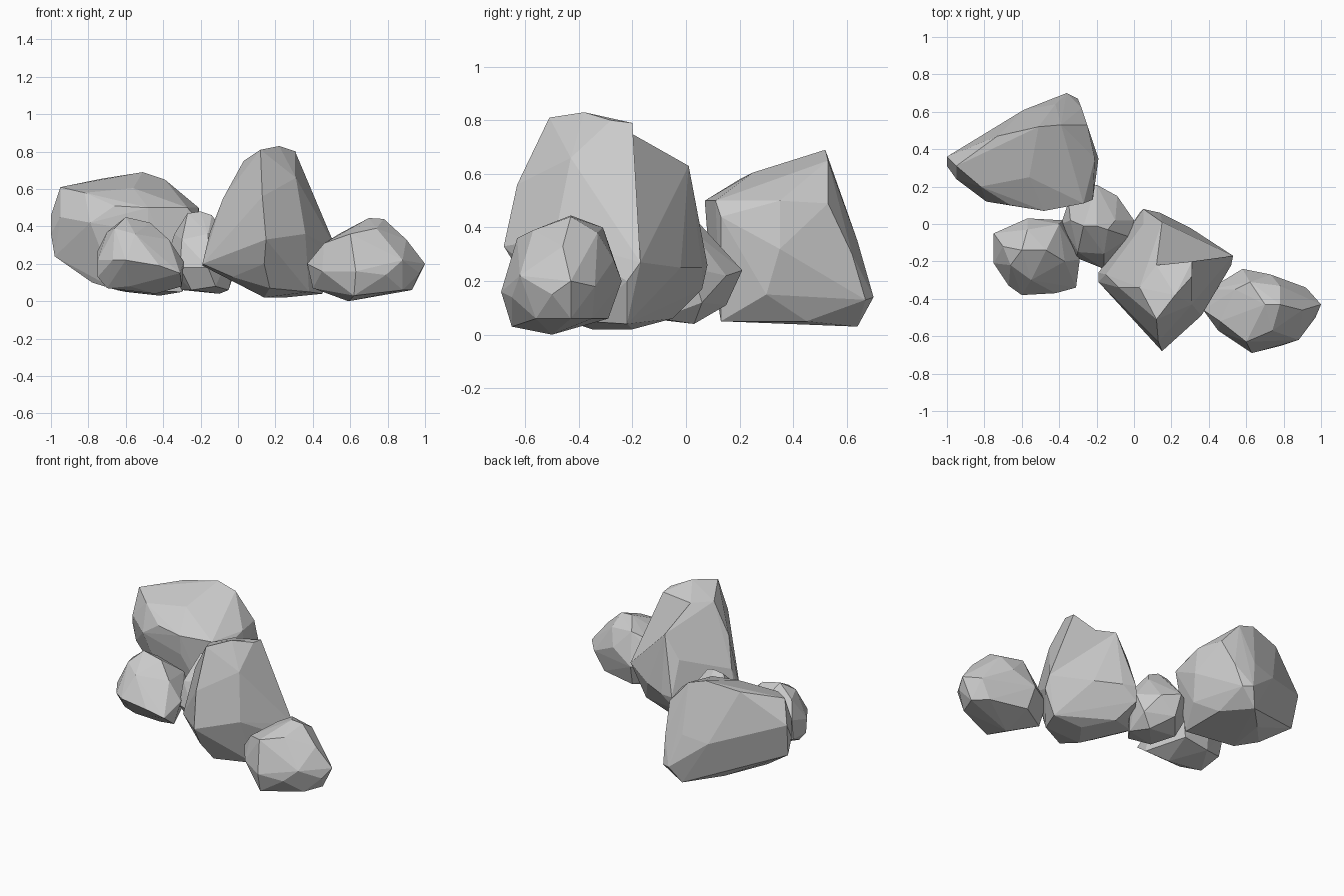
import bpy, bmesh
from mathutils import Vector
from mathutils.geometry import intersect_point_line


def edge_distance(e, p):
    a, b = e.verts[0].co, e.verts[1].co
    t = intersect_point_line(p, a, b)[1]
    return (a.lerp(b, min(1, max(0, t))) - p).length


def rock(name, pts, dents=()):
    """Faceted boulder: convex hull around its corners, then hollows pushed in."""
    bm = bmesh.new()
    for p in pts:
        bm.verts.new(p)
    bmesh.ops.convex_hull(bm, input=bm.verts[:])
    bmesh.ops.delete(bm, geom=[v for v in bm.verts if not v.link_faces], context='VERTS')
    for d in map(Vector, dents):
        e = min(bm.edges, key=lambda e: edge_distance(e, d))
        quad = bmesh.ops.dissolve_edges(bm, edges=[e])['region']
        for v in bmesh.ops.poke(bm, faces=quad)['verts']:
            v.co = d
    bmesh.ops.dissolve_limit(bm, angle_limit=0.05, verts=bm.verts[:], edges=bm.edges[:])
    bmesh.ops.recalc_face_normals(bm, faces=bm.faces[:])
    me = bpy.data.meshes.new(name)
    bm.to_mesh(me)
    bm.free()
    bpy.context.collection.objects.link(bpy.data.objects.new(name, me))


# Big slanted boulder at the back left (corners: crown, waist, foot)
rock("back_boulder", [
    (-.95, .31, .61), (-.82, .2, .58), (-.51, .52, .69), (-.39, .53, .65), (-.73, .47, .655),
    (-.66, .1, .51), (-.27, .11, .5), (-.22, .13, .44), (-.21, .35, .5), (-.25, .53, .49),
    (-.56, .25, .605), (-1, .36, .46), (-1, .31, .36), (-.98, .32, .24), (-.95, .24, .45),
    (-.79, .12, .42), (-.48, .07, .5), (-.48, .08, .37), (-.59, .61, .32), (-.42, .64, .35),
    (-.19, .35, .32), (-.28, .62, .3), (-.36, .7, .14), (-.3, .67, .13), (-.42, .64, .03),
    (-.22, .3, .15), (-.3, .13, .05), (-.65, .17, .06), (-.78, .25, .1), (-.6, .45, .05),
    (-.3, .45, .05)],
    dents=[(-.4, .35, .52)])

# Small boulder at the front left
rock("front_left_boulder", [
    (-.6, -.14, .45), (-.57, -.03, .38), (-.47, -.14, .42), (-.7, -.12, .37), (-.66, -.22, .39),
    (-.55, -.3, .36), (-.37, -.2, .33), (-.4, 0, .31), (-.75, -.05, .27), (-.57, .03, .26),
    (-.75, -.21, .22), (-.67, -.33, .22), (-.6, -.38, .22), (-.42, -.37, .19), (-.31, -.34, .15),
    (-.29, -.19, .21), (-.35, -.05, .2), (-.3, -.25, .08), (-.44, -.2, .04), (-.7, -.2, .07),
    (-.74, -.08, .13), (-.58, 0, .08), (-.4, .01, .1), (-.58, -.26, .08), (-.38, .02, .2),
    (-.75, -.2, .13)])

# Small boulder wedged in the middle
rock("middle_boulder", [
    (-.27, -.01, .47), (-.2, -.01, .48), (-.14, -.03, .46), (-.2, .04, .42), (-.1, .02, .39),
    (-.34, .02, .36), (-.3, -.15, .33), (-.16, -.16, .36), (-.2, .21, .24), (-.09, .15, .22),
    (-.35, .12, .22), (0, .02, .25), (-.02, -.07, .3), (-.16, -.24, .18), (-.31, -.18, .18),
    (-.39, 0, .2), (-.1, .03, .04), (-.2, .15, .11), (-.3, .03, .06), (-.25, -.14, .06),
    (-.05, -.1, .06), (-.12, -.2, .08), (-.03, .06, .12)])

# Tall central boulder
rock("tall_boulder", [
    (.12, -.51, .81), (.22, -.38, .83), (.31, -.43, .66), (.31, -.2, .79), (.31, -.28, .8),
    (.03, -.34, .75), (.12, -.22, .76), (.0, -.24, .61), (.05, .0, .48), (.15, .01, .63),
    (.3, -.08, .52), (.13, -.63, .56), (-.08, -.34, .55), (.15, -.68, .33), (.36, -.49, .36),
    (-.15, -.27, .37), (-.19, -.31, .2), (-.19, -.26, .19), (.05, .08, .26), (.14, .06, .25),
    (.3, -.02, .25), (.53, -.17, .27), (.52, -.22, .2), (.14, -.6, .2), (.03, .06, .17),
    (-.03, -.4, .13), (.14, -.35, .02), (.17, -.5, .07), (.1, -.05, .06), (.25, -.2, .02),
    (.45, -.22, .04), (.38, -.38, .05)],
    dents=[(.21, -.09, .66), (.41, -.2, .45)])

# Low boulder on the right
rock("right_boulder", [
    (.7, -.43, .445), (.78, -.43, .44), (.78, -.33, .38), (.62, -.31, .4), (.74, -.57, .39),
    (.54, -.35, .36), (.6, -.63, .36), (.9, -.46, .33), (.46, -.52, .31), (.58, -.24, .2),
    (.73, -.27, .28), (.37, -.46, .2), (.4, -.35, .2), (.92, -.34, .18), (1, -.43, .2),
    (.88, -.62, .22), (.63, -.69, .16), (.79, -.65, .14), (.45, -.57, .16), (.93, -.43, .06),
    (.88, -.56, .06), (.59, -.5, 0), (.62, -.65, .03), (.4, -.42, .07), (.6, -.29, .06),
    (.85, -.35, .06), (.97, -.5, .15)])
